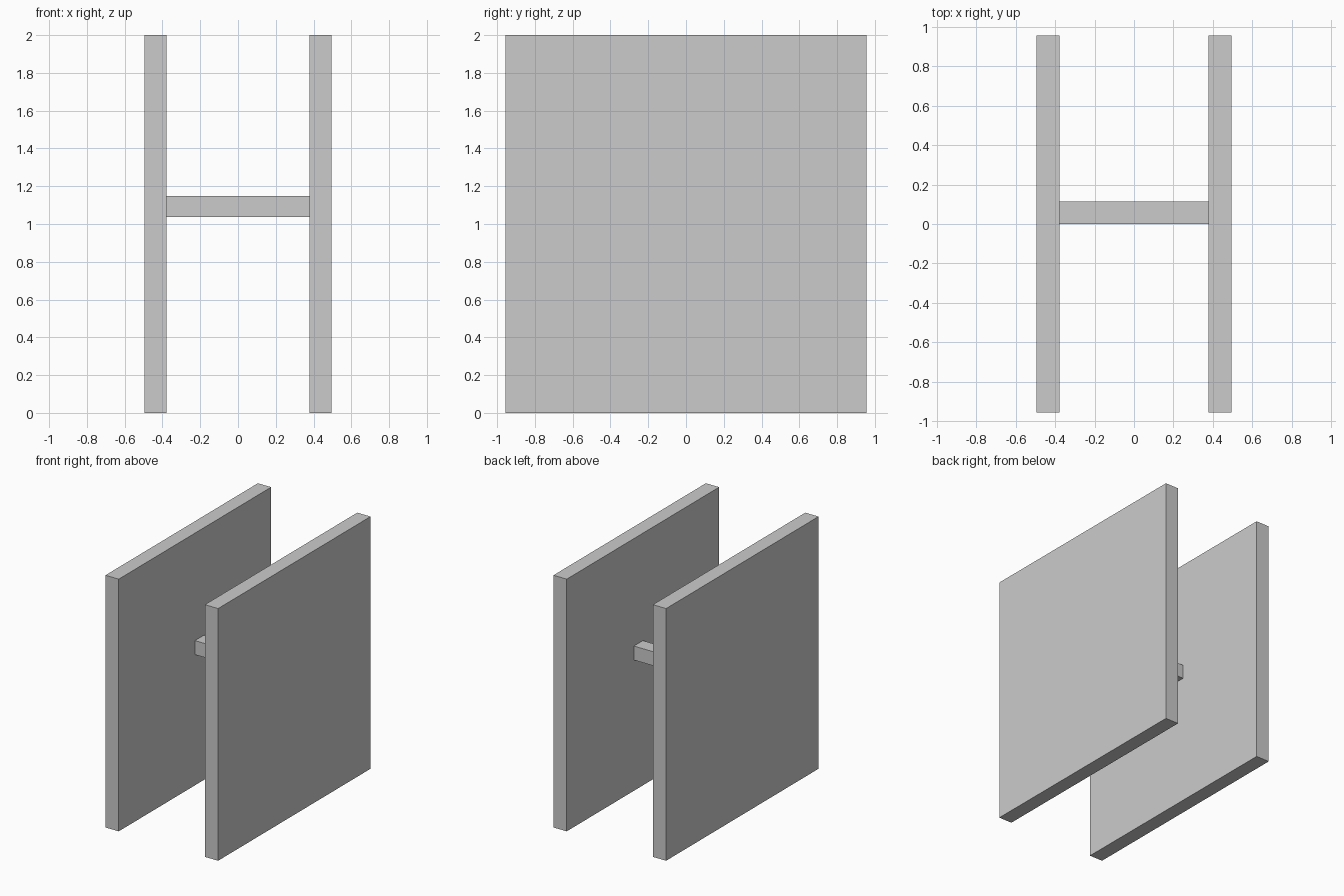
import bpy

if "Cube" in bpy.data.objects:
    bpy.data.objects.remove(bpy.data.objects["Cube"])


def box(name, lo, hi):
    """Axis-aligned box between two corners."""
    centre = [(a + b) / 2 for a, b in zip(lo, hi)]
    bpy.ops.mesh.primitive_cube_add(size=1, location=centre)
    obj = bpy.context.object
    obj.name = name
    obj.scale = [b - a for a, b in zip(lo, hi)]
    bpy.ops.object.transform_apply(location=False, rotation=False, scale=True)
    return obj


INNER, OUTER = 0.378, 0.494   # panel faces, measured from the centre
HALF_DEPTH, HEIGHT = 0.955, 2.0

# Two upright side panels
box("left_panel", (-OUTER, -HALF_DEPTH, 0), (-INNER, HALF_DEPTH, HEIGHT))
box("right_panel", (INNER, -HALF_DEPTH, 0), (OUTER, HALF_DEPTH, HEIGHT))

# Square crossbar joining the panels
box("crossbar", (-INNER, 0.0, 1.037), (INNER, 0.113, 1.148))
